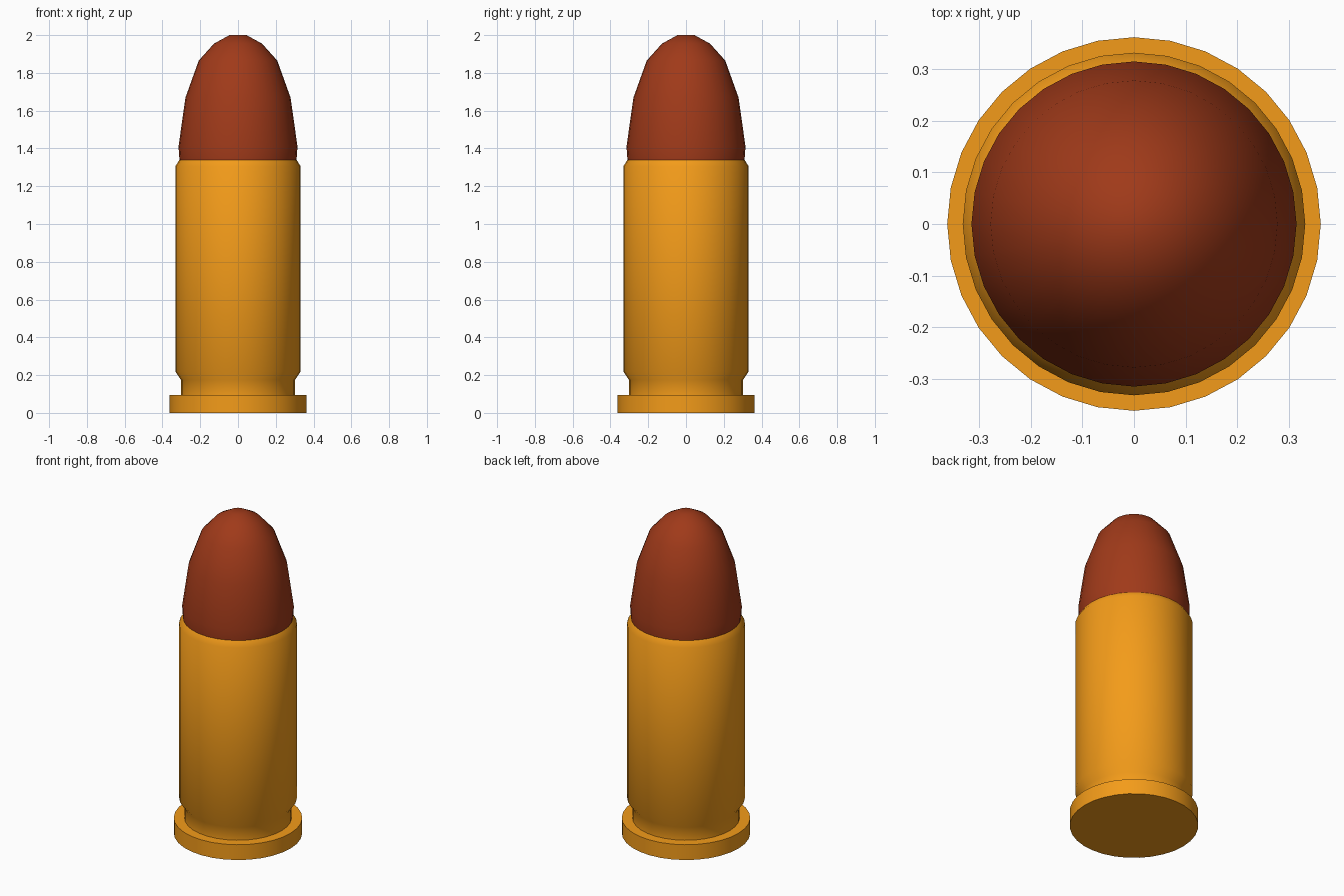
import bpy, bmesh, math

if "Cube" in bpy.data.objects:
    bpy.data.objects.remove(bpy.data.objects["Cube"])

SIDES = 32


def material(name, color):
    m = bpy.data.materials.new(name)
    m.diffuse_color = color
    m.use_nodes = True
    m.node_tree.nodes["Principled BSDF"].inputs["Base Color"].default_value = m.diffuse_color
    return m


def lathe(name, profile, mat, cap_bottom=False, cap_top=False):
    """Revolve (radius, z) points, listed bottom to top, around the z axis."""
    bm = bmesh.new()
    rings = []
    for r, z in profile:
        rings.append([bm.verts.new((r * math.cos(2 * math.pi * i / SIDES),
                                    r * math.sin(2 * math.pi * i / SIDES), z))
                      for i in range(SIDES)])
    for low, high in zip(rings, rings[1:]):
        for i in range(SIDES):
            j = (i + 1) % SIDES
            bm.faces.new((low[i], low[j], high[j], high[i]))
    if cap_bottom:
        bm.faces.new(rings[0][::-1])
    if cap_top:
        bm.faces.new(rings[-1])
    mesh = bpy.data.meshes.new(name)
    bm.to_mesh(mesh)
    bm.free()
    mesh.materials.append(mat)
    obj = bpy.data.objects.new(name, mesh)
    bpy.context.collection.objects.link(obj)
    bpy.ops.object.select_all(action='DESELECT')
    obj.select_set(True)
    bpy.context.view_layer.objects.active = obj
    bpy.ops.object.shade_smooth_by_angle(angle=math.radians(40))
    return obj


brass = material("brass", (0.9, 0.33, 0.01, 1))
copper = material("copper", (0.35, 0.042, 0.01, 1))

# Case: rim, groove, straight body and chamfered mouth
lathe("case", [(0.362, 0), (0.362, 0.095), (0.302, 0.095), (0.302, 0.175),
               (0.332, 0.22), (0.332, 1.305), (0.31, 1.34)],
      brass, cap_bottom=True)

# Rounded tip, slightly bulged just above the case mouth
lathe("tip", [(0.31, 1.34), (0.315, 1.41), (0.278, 1.67), (0.208, 1.865),
              (0.127, 1.955), (0.045, 2.0)],
      copper, cap_top=True)
